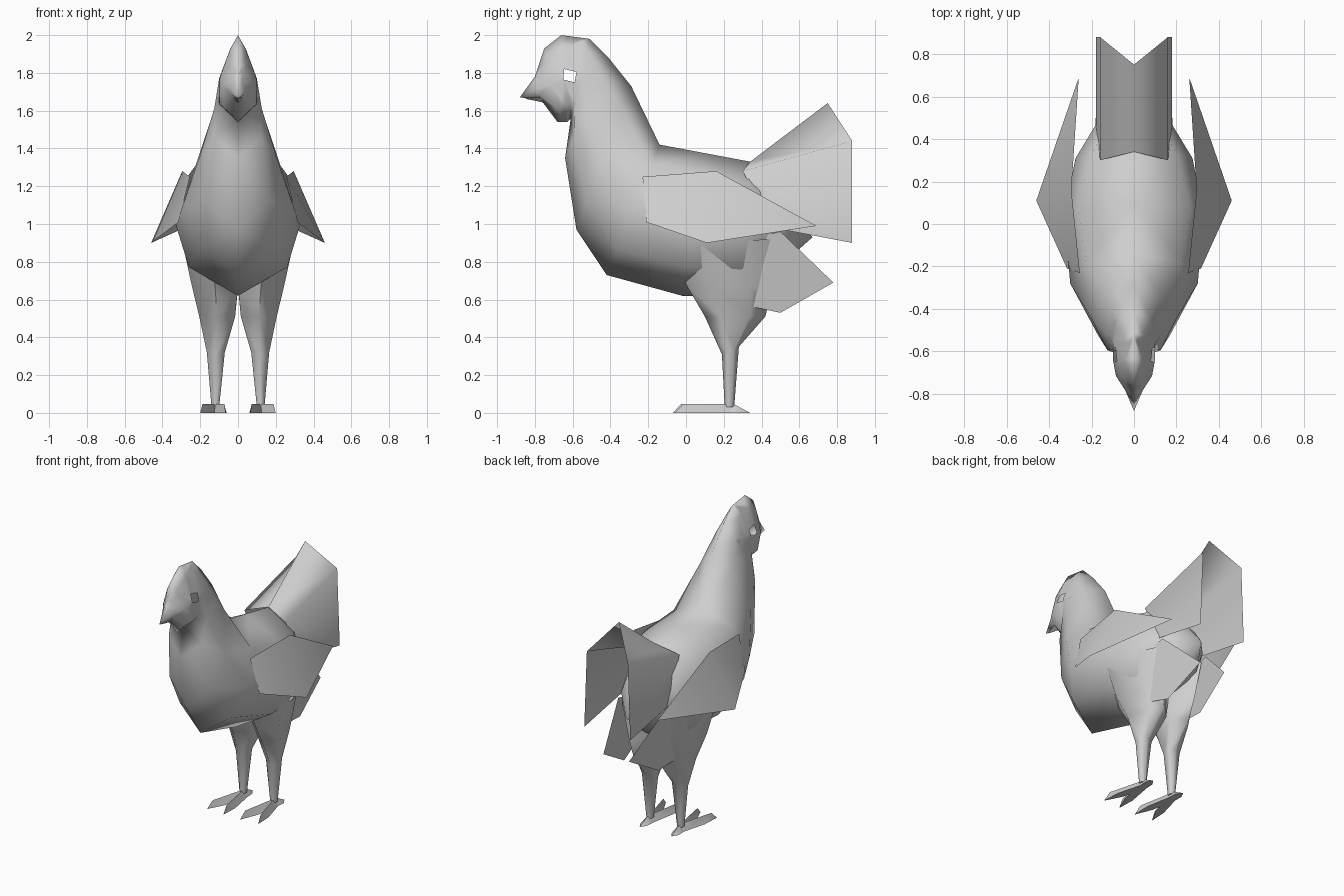
import bpy, bmesh, math
from mathutils import Vector

if "Cube" in bpy.data.objects:
    bpy.data.objects.remove(bpy.data.objects["Cube"])

grey = bpy.data.materials.new("plain grey")
grey.diffuse_color = (0.62, 0.62, 0.62, 1)
grey.use_nodes = True
grey.node_tree.nodes["Principled BSDF"].inputs["Base Color"].default_value = grey.diffuse_color


def finish(name, bm, angle=60, closed=True):
    if closed:
        bmesh.ops.recalc_face_normals(bm, faces=bm.faces)
    me = bpy.data.meshes.new(name)
    bm.to_mesh(me)
    bm.free()
    ob = bpy.data.objects.new(name, me)
    bpy.context.collection.objects.link(ob)
    me.materials.append(grey)
    bpy.ops.object.select_all(action='DESELECT')
    ob.select_set(True)
    bpy.context.view_layer.objects.active = ob
    bpy.ops.object.shade_smooth_by_angle(angle=math.radians(angle))
    return ob


def loft(bm, rings):
    rows = [[bm.verts.new(p) for p in r] for r in rings]
    for a, b in zip(rows, rows[1:]):
        n = len(a)
        for i in range(n):
            bm.faces.new((a[i], a[(i + 1) % n], b[(i + 1) % n], b[i]))
    return rows


def fan(bm, ring, tip):
    t = bm.verts.new(tip)
    for i in range(len(ring)):
        bm.faces.new((ring[i], ring[(i + 1) % len(ring)], t))


def sheet(name, pts, faces, angle=40):
    bm = bmesh.new()
    v = [bm.verts.new(p) for p in pts]
    for f in faces:
        bm.faces.new([v[i] for i in f])
    return finish(name, bm, angle, closed=False)


# Head, neck and trunk: bottom (y, z), top (y, z), half widths low / middle / high
SECTIONS = [
    ((-.77, 1.66), (-.80, 1.78), (.035, .04, .02)),
    ((-.68, 1.54), (-.75, 1.93), (.075, .085, .035)),
    ((-.63, 1.54), (-.66, 2.00), (.098, .098, .042)),
    ((-.61, 1.56), (-.51, 1.98), (.10, .10, .045)),
    ((-.64, 1.35), (-.41, 1.88), (.125, .125, .08)),
    ((-.58, .97), (-.29, 1.73), (.17, .205, .125)),
    ((-.42, .73), (-.14, 1.42), (.20, .30, .225)),
    ((-.02, .62), (.10, 1.375), (.26, .33, .265)),
    ((.28, .62), (.34, 1.33), (.23, .275, .20)),
    ((.50, .78), (.45, 1.20), (.12, .175, .13)),
]
rings = []
for (by, bz), (ty, tz), widths in SECTIONS:
    b, t = Vector((0, by, bz)), Vector((0, ty, tz))
    side = [b.lerp(t, f) + Vector((w, 0, 0)) for f, w in zip((.2, .5, .84), widths)]
    rings.append([b] + side + [t] + [Vector((-p.x, p.y, p.z)) for p in reversed(side)])
bm = bmesh.new()
rows = loft(bm, rings)
fan(bm, rows[0], (0, -.88, 1.67))
fan(bm, rows[-1], (0, .67, .93))
bmesh.ops.triangulate(bm, faces=bm.faces)

# Eye openings cut through both cheeks
eye = Vector((0, -.615, 1.785))
corners = [Vector((0, y, z)) for y, z in ((-.645, 1.82), (-.58, 1.805), (-.59, 1.75), (-.65, 1.765))]
planes = []
for i in range(4):
    a, c = corners[i], corners[(i + 1) % 4]
    d = c - a
    planes.append((a, Vector((0, -d.z, d.y)).normalized()))
for co, no in planes:
    fs = [f for f in bm.faces if f.calc_center_median().z > 1.5 and f.calc_center_median().y < -.4]
    es = {e for f in fs for e in f.edges}
    vs = {v for f in fs for v in f.verts}
    bmesh.ops.bisect_plane(bm, geom=list(vs) + list(es) + fs, plane_co=co, plane_no=no)


def in_eye(f):
    c = f.calc_center_median()
    return all((c - co).dot(no) * (eye - co).dot(no) > 0 for co, no in planes)


bmesh.ops.recalc_face_normals(bm, faces=bm.faces)
bmesh.ops.delete(bm, geom=[f for f in bm.faces if in_eye(f)], context='FACES')
finish("body", bm, 150, closed=False)

# Lower beak
bm = bmesh.new()
r = [bm.verts.new(p) for p in ((-.03, -.76, 1.67), (.03, -.76, 1.67), (0, -.74, 1.64))]
bm.faces.new(r)
fan(bm, r, (0, -.86, 1.665))
finish("lower_beak", bm, 30)

# Tail: tent-shaped fan with a ridge and two hanging sides
half = [(.16, .30, 1.28), (.16, .88, 1.44), (.18, .88, .90), (.18, .46, .98)]
pts = [(0, .34, 1.33), (0, .75, 1.64)] + half + [(-x, y, z) for x, y, z in half]
sheet("tail", pts, [(0, 2, 3, 1), (2, 5, 4, 3), (0, 1, 7, 6), (6, 7, 8, 9)], 150)

for s, label in ((1, "right"), (-1, "left")):
    def flip(ps):
        return [(s * x, y, z) for x, y, z in ps]

    def turn(fs):
        return fs if s > 0 else [f[::-1] for f in fs]

    # Folded wing
    sheet("wing_" + label, flip([(.255, -.23, 1.25), (.295, .16, 1.28), (.26, .69, .99),
                                 (.46, .11, .90), (.315, -.21, 1.01)]),
          turn([(0, 4, 3, 1), (1, 3, 2)]), 150)

    # Feather flap behind the thigh
    sheet("thigh_feathers_" + label, flip([(.19, .32, .92), (.18, .50, .96), (.10, .78, .69),
                                           (.135, .50, .53), (.175, .31, .57)]),
          turn([(0, 4, 3, 2, 1)]))

    # Thigh and shank: x range, y range and z front / back of each ring
    bm = bmesh.new()
    rings = []
    for x0, x1, y0, y1, zf, zb in ((.03, .295, -.06, .48, .90, .92), (.0, .245, .0, .46, .68, .66),
                                   (.015, .205, .10, .42, .51, .51), (.07, .165, .19, .28, .31, .35),
                                   (.10, .14, .205, .255, .03, .03)):
        ring = []
        for k in range(6):
            a = math.radians(60 * k)
            w = (x1 - x0) / 2 * math.sin(a) / .866
            if k == 2 and zf > .4:
                w *= .6
            ring.append((s * ((x0 + x1) / 2 + w),
                         (y0 + y1) / 2 - (y1 - y0) / 2 * math.cos(a),
                         (zf + zb) / 2 + (zf - zb) / 2 * math.cos(a)))
        rings.append(ring)
    rows = loft(bm, rings)
    bm.faces.new(rows[0])
    bm.faces.new(rows[-1])
    finish("leg_" + label, bm, 75)

    # Toes: two forward, one short behind
    for name, tip, top in (("inner_toe", (.065, -.07), .85), ("outer_toe", (.20, -.06), .85),
                           ("back_toe", (.125, .34), .15)):
        root = Vector((s * .12, .235, 0))
        end = Vector((s * tip[0], tip[1], 0))
        side = (end - root).normalized().cross(Vector((0, 0, 1))) * .027
        up = Vector((0, 0, .048))
        mid = root.lerp(end, top)
        bm = bmesh.new()
        for p in (root + side, root - side, root + up, root.lerp(end, .6) + side,
                  root.lerp(end, .6) - side, mid + up, end):
            bm.verts.new(p)
        bmesh.ops.convex_hull(bm, input=bm.verts)
        finish(name + "_" + label, bm, 40)
